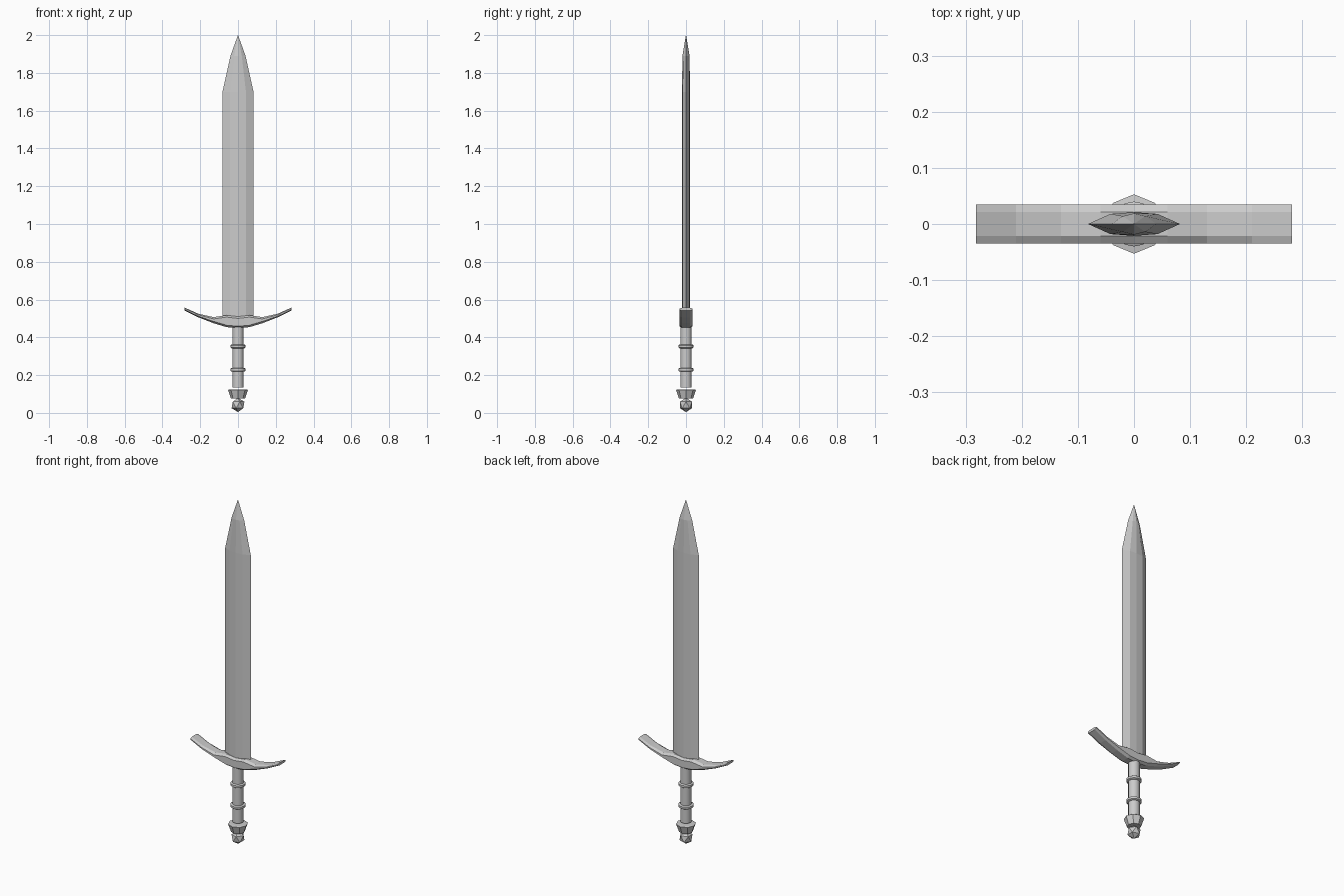
import bpy, bmesh, math

if "Cube" in bpy.data.objects:
    bpy.data.objects.remove(bpy.data.objects["Cube"])


def finish(name, bm, smooth=False):
    bmesh.ops.recalc_face_normals(bm, faces=bm.faces)
    mesh = bpy.data.meshes.new(name)
    bm.to_mesh(mesh)
    bm.free()
    ob = bpy.data.objects.new(name, mesh)
    bpy.context.collection.objects.link(ob)
    if smooth:
        bpy.ops.object.select_all(action='DESELECT')
        ob.select_set(True)
        bpy.context.view_layer.objects.active = ob
        bpy.ops.object.shade_smooth_by_angle(angle=math.radians(35))
    return ob


def loft(name, sections, smooth=False):
    """Bridge equal-length point rings; close both ends."""
    bm = bmesh.new()
    rings = [[bm.verts.new(p) for p in s] for s in sections]
    n = len(rings[0])
    for a, b in zip(rings, rings[1:]):
        for i in range(n):
            j = (i + 1) % n
            bm.faces.new((a[i], a[j], b[j], b[i]))
    bm.faces.new(rings[0])
    bm.faces.new(rings[-1])
    bmesh.ops.remove_doubles(bm, verts=bm.verts, dist=1e-5)
    return finish(name, bm, smooth)


def lathe(name, profile, sides, smooth=False):
    return loft(name, [[(r * math.cos(2 * math.pi * i / sides),
                         r * math.sin(2 * math.pi * i / sides), z)
                        for i in range(sides)] for r, z in profile], smooth)


# Blade: eight-sided section tapering to a point
def blade_ring(z, w, m, ym, yc):
    return [(w, 0, z), (m, ym, z), (0, yc, z), (-m, ym, z),
            (-w, 0, z), (-m, -ym, z), (0, -yc, z), (m, -ym, z)]


loft("blade", [blade_ring(0.48, 0.082, 0.042, 0.018, 0.021),
               blade_ring(1.70, 0.082, 0.042, 0.018, 0.021),
               blade_ring(1.89, 0.040, 0.020, 0.014, 0.019),
               blade_ring(1.998, 0.001, 0.0005, 0.0005, 0.001)])

# Crossguard: upswept crescent with chamfered long edges (x, bottom z, top z)
half = [(0, 0.449, 0.510), (0.06, 0.454, 0.517), (0.13, 0.475, 0.507),
        (0.21, 0.506, 0.525), (0.282, 0.542, 0.557)]
stations = [(-x, b, t) for x, b, t in half[:0:-1]] + half


def guard_ring(x, b, t):
    c = min(0.010, (t - b) * 0.3)
    pts = [(0.021, t), (0.035, t - c), (0.035, b + c), (0.021, b)]
    return [(x, y, z) for y, z in pts] + [(x, -y, z) for y, z in pts[::-1]]


loft("crossguard", [guard_ring(*s) for s in stations])

# Grip and its two raised bands
lathe("grip", [(0.030, 0.135), (0.030, 0.47)], 16, True)
for i, z in enumerate((0.228, 0.352)):
    lathe(f"grip_band_{i + 1}", [(0.034, z - 0.010), (0.040, z - 0.006),
                                 (0.040, z + 0.006), (0.034, z + 0.010)], 16, True)

# Pommel cup: eight-sided flared collar
lathe("pommel_cup", [(0.037, 0.076), (0.053, 0.122), (0.040, 0.124)], 8)

# Pommel ball: twenty-faced
bm = bmesh.new()
bmesh.ops.create_icosphere(bm, subdivisions=1, radius=0.038)
bmesh.ops.translate(bm, verts=bm.verts, vec=(0, 0, 0.042))
finish("pommel_ball", bm)
